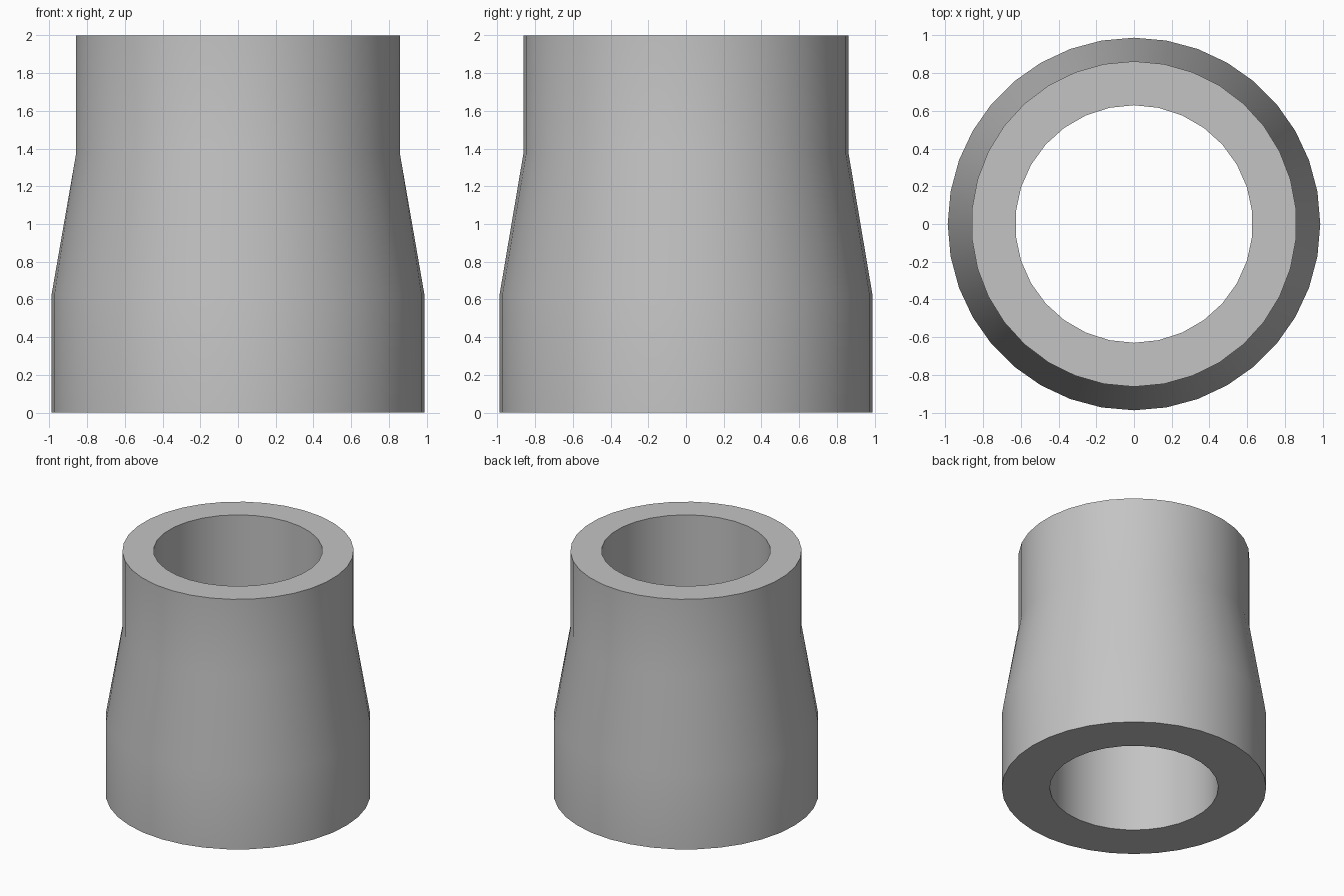
import bpy, bmesh, math

if "Cube" in bpy.data.objects:
    bpy.data.objects.remove(bpy.data.objects["Cube"])

bm = bmesh.new()


def ring(radius, z, sides):
    """Ring of vertices starting on the +y axis."""
    return [bm.verts.new((radius * math.sin(2 * math.pi * i / sides),
                          radius * math.cos(2 * math.pi * i / sides), z))
            for i in range(sides)]


def bridge(a, b):
    """Join two rings: quads if the counts match, otherwise zipped triangles."""
    na, nb = len(a), len(b)
    if na == nb:
        for i in range(na):
            bm.faces.new((a[i], a[(i + 1) % na], b[(i + 1) % nb], b[i]))
        return
    i = j = 0
    while i < na or j < nb:
        if j == nb or (i < na and (i + 1) / na <= (j + 1) / nb):
            bm.faces.new((a[i % na], a[(i + 1) % na], b[j % nb]))
            i += 1
        else:
            bm.faces.new((a[i % na], b[(j + 1) % nb], b[j % nb]))
            j += 1


# Closed profile: wide socket, taper, narrow neck, straight bore
profile = [(0.988, 0.0, 36), (0.988, 0.63, 36), (0.863, 1.37, 34),
           (0.863, 2.0, 34), (0.63, 2.0, 30), (0.63, 0.0, 30)]
rings = [ring(*p) for p in profile]
for k in range(len(rings)):
    bridge(rings[k], rings[(k + 1) % len(rings)])
bmesh.ops.recalc_face_normals(bm, faces=bm.faces)

mesh = bpy.data.meshes.new("pipe_reducer")
bm.to_mesh(mesh)
bm.free()
reducer = bpy.data.objects.new("pipe_reducer", mesh)
bpy.context.collection.objects.link(reducer)

# Plain grey
grey = bpy.data.materials.new("light_grey")
grey.diffuse_color = (0.55, 0.55, 0.55, 1)
grey.use_nodes = True
grey.node_tree.nodes["Principled BSDF"].inputs["Base Color"].default_value = grey.diffuse_color
mesh.materials.append(grey)

# Smooth walls, sharp rims
bpy.context.view_layer.objects.active = reducer
reducer.select_set(True)
bpy.ops.object.shade_smooth_by_angle(angle=math.radians(30))
